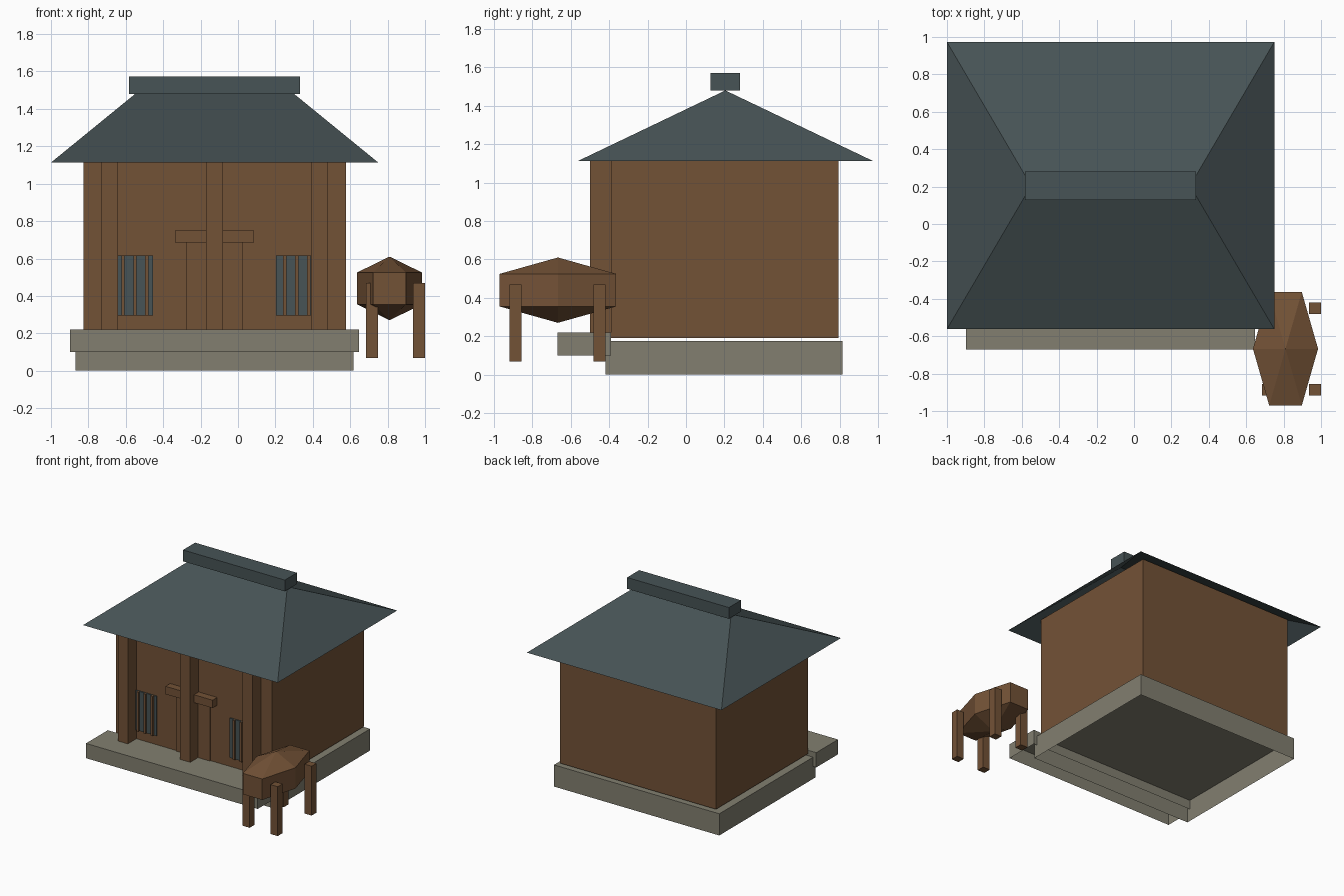
import bpy, bmesh, math

if "Cube" in bpy.data.objects:
    bpy.data.objects.remove(bpy.data.objects["Cube"])


def material(name, rgb):
    m = bpy.data.materials.new(name)
    m.diffuse_color = (*rgb, 1)
    m.use_nodes = True
    m.node_tree.nodes["Principled BSDF"].inputs["Base Color"].default_value = m.diffuse_color
    return m


WOOD = material("brown wood", (0.171, 0.084, 0.037))
STONE = material("grey stone", (0.223, 0.212, 0.162))
SLATE = material("dark slate", (0.063, 0.087, 0.092))


def finish(name, bm, mat):
    bmesh.ops.recalc_face_normals(bm, faces=bm.faces[:])
    me = bpy.data.meshes.new(name)
    bm.to_mesh(me)
    bm.free()
    me.materials.append(mat)
    ob = bpy.data.objects.new(name, me)
    bpy.context.collection.objects.link(ob)
    return ob


def box(name, x, y, z, mat, open_bottom=False):
    """Box from (min, max) ranges, optionally without its underside."""
    bm = bmesh.new()
    bmesh.ops.create_cube(bm, size=1)
    for v in bm.verts:
        v.co = [r[0] if c < 0 else r[1] for c, r in zip(v.co, (x, y, z))]
    if open_bottom:
        low = [f for f in bm.faces if all(abs(v.co.z - z[0]) < 1e-5 for v in f.verts)]
        bmesh.ops.delete(bm, geom=low, context='FACES_ONLY')
    return finish(name, bm, mat)


CX = -0.125      # centre line of the building
WALL_Y = -0.39   # front wall plane

# Stone base and front step, both hollow underneath
box("foundation", (-0.87, 0.617), (-0.418, 0.815), (0, 0.176), STONE, True)
box("front_step", (-0.898, 0.646), (-0.67, WALL_Y), (0.10, 0.22), STONE, True)

# Wooden hall
box("walls", (-0.825, 0.577), (WALL_Y, 0.793), (0.192, 1.19), WOOD)
for label, off in (("left", -0.561), ("middle", 0), ("right", 0.561)):
    c = CX + off
    box(label + "_pillar", (c - 0.045, c + 0.045), (-0.50, WALL_Y), (0.20, 1.135), WOOD)

# Door and lintel
box("door", (-0.278, 0.027), (WALL_Y - 0.009, WALL_Y), (0.20, 0.686), WOOD)
box("door_lintel", (-0.337, 0.086), (-0.45, WALL_Y), (0.686, 0.75), WOOD)

# Barred windows
for label, x0, x1, first in (("left", -0.645, -0.454, -0.615), ("right", 0.203, 0.395, 0.25)):
    box(label + "_window", (x0, x1), (WALL_Y - 0.009, WALL_Y), (0.295, 0.617), SLATE)
    for i in range(3):
        b = first + i * 0.064
        box(f"{label}_window_bar_{i + 1}", (b - 0.009, b + 0.009),
            (WALL_Y - 0.025, WALL_Y), (0.295, 0.617), WOOD)

# Hipped roof shell, open underneath
bm = bmesh.new()
a, b, c, d = [bm.verts.new((x, y, 1.113)) for x, y in
              ((-1, -0.562), (0.75, -0.562), (0.75, 0.973), (-1, 0.973))]
l, r = [bm.verts.new((x, 0.205, 1.48)) for x in (-0.55, 0.30)]
for f in ((a, b, r, l), (b, c, r), (c, d, l, r), (d, a, l)):
    bm.faces.new(f)
finish("roof", bm, SLATE)
box("ridge_cap", (-0.583, 0.332), (0.127, 0.282), (1.48, 1.572), SLATE)

# Faceted six-sided trough body: two rings between two poles
bm = bmesh.new()
BX, BY, BZ = 0.81, -0.667, 0.44
rings = [[bm.verts.new((BX + 0.174 * math.cos(i * math.pi / 3),
                        BY + 0.35 * math.sin(i * math.pi / 3), BZ + h))
          for i in range(6)] for h in (-0.085, 0.085)]
bottom, top = [bm.verts.new((BX, BY, BZ + h)) for h in (-0.17, 0.17)]
for i in range(6):
    j = (i + 1) % 6
    bm.faces.new((rings[0][i], rings[0][j], rings[1][j], rings[1][i]))
    bm.faces.new((rings[1][i], rings[1][j], top))
    bm.faces.new((rings[0][j], rings[0][i], bottom))
finish("trough_body", bm, WOOD)

# Trough legs
for side, x in (("left", 0.716), ("right", 0.968)):
    for end, y in (("front", -0.887), ("back", -0.451)):
        box(f"trough_{end}_{side}_leg", (x - 0.032, x + 0.032),
            (y - 0.031, y + 0.031), (0.069, 0.47), WOOD)
